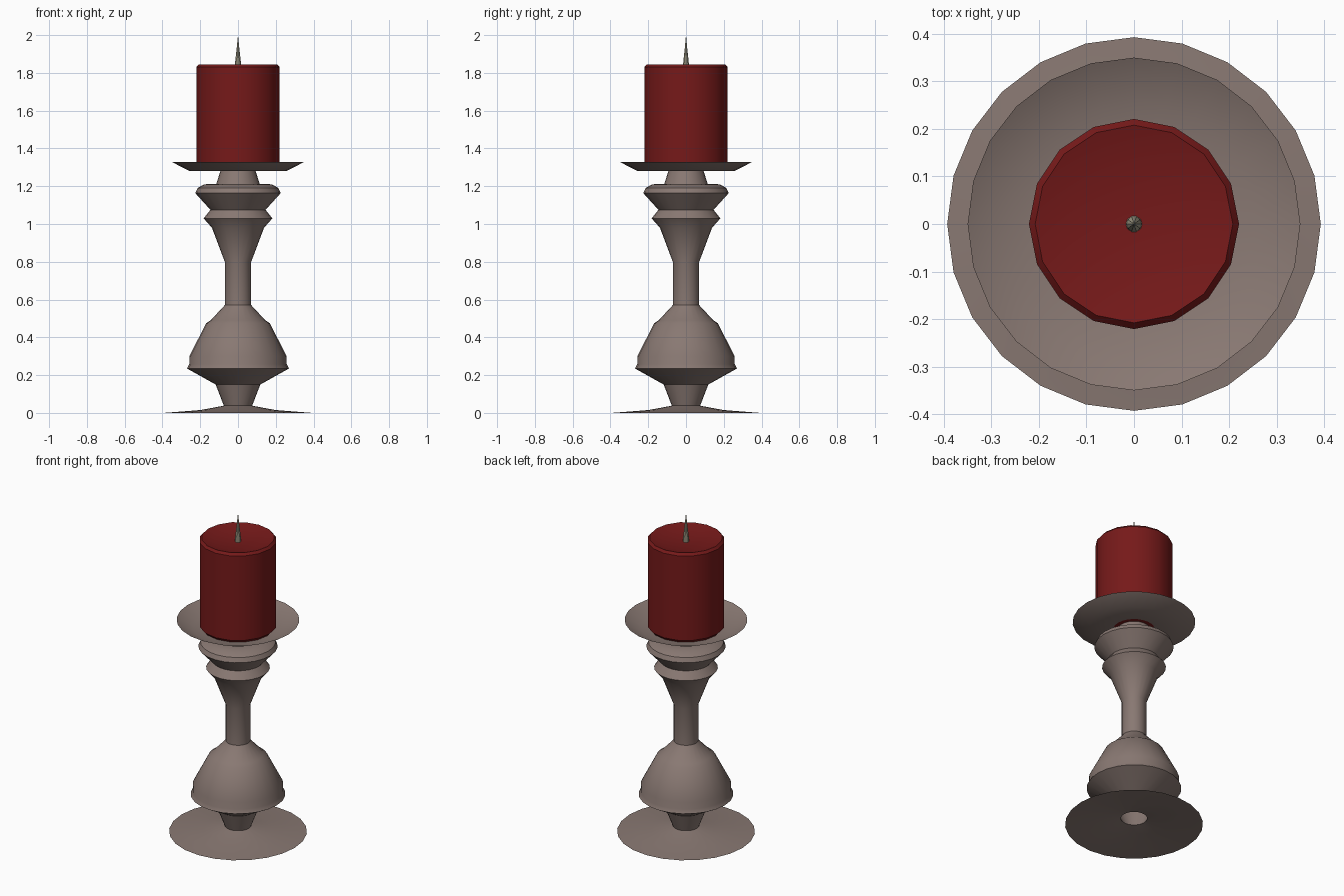
import bpy, bmesh, math

if "Cube" in bpy.data.objects:
    bpy.data.objects.remove(bpy.data.objects["Cube"])


def material(name, color):
    m = bpy.data.materials.new(name)
    m.diffuse_color = (*color, 1)
    m.use_nodes = True
    m.node_tree.nodes["Principled BSDF"].inputs["Base Color"].default_value = m.diffuse_color
    return m


def lathe(name, profile, sides, mat, angle=35):
    """Spin an (r, z) profile, listed bottom to top outside, round the z axis."""
    bm = bmesh.new()
    rings = []
    for r, z in profile:
        n = sides if r > 0 else 1
        rings.append([bm.verts.new((r * math.cos(math.tau * i / sides),
                                    r * math.sin(math.tau * i / sides), z))
                      for i in range(n)])
    for a, b in zip(rings, rings[1:]):
        for i in range(sides):
            j = (i + 1) % sides
            quad = [a[i % len(a)], a[j % len(a)], b[j % len(b)], b[i % len(b)]]
            bm.faces.new(list(dict.fromkeys(quad)))
    me = bpy.data.meshes.new(name)
    bm.to_mesh(me)
    bm.free()
    me.materials.append(mat)
    ob = bpy.data.objects.new(name, me)
    bpy.context.collection.objects.link(ob)
    bpy.ops.object.select_all(action='DESELECT')
    ob.select_set(True)
    bpy.context.view_layer.objects.active = ob
    bpy.ops.object.shade_smooth_by_angle(angle=math.radians(angle))
    return ob


metal = material("aged_metal", (0.25, 0.19, 0.17))
wax = material("red_wax", (0.18, 0.01, 0.01))
cord = material("wick_cord", (0.40, 0.37, 0.27))

# Turned stand: thin foot, bulb, slim stem, two collars, neck
lathe("stand", [
    (0.393, 0.0), (0.20, 0.015), (0.075, 0.038), (0.118, 0.15),
    (0.27, 0.235), (0.258, 0.258), (0.258, 0.30), (0.168, 0.475),
    (0.145, 0.49), (0.075, 0.565), (0.07, 0.572), (0.07, 0.80),
    (0.138, 0.98), (0.182, 1.03), (0.146, 1.075), (0.226, 1.163),
    (0.214, 1.19), (0.18, 1.21), (0.115, 1.213), (0.093, 1.28)], 24, metal)

# Drip plate with an open centre over the neck
lathe("drip_plate", [(0.118, 1.28), (0.255, 1.28), (0.35, 1.328)], 24, metal)

# Candle with softened rims and a hollowed top
lathe("candle", [
    (0, 1.282), (0.205, 1.282), (0.221, 1.30), (0.221, 1.83),
    (0.208, 1.845), (0.14, 1.826), (0, 1.82)], 16, wax)

# Tapered wick
lathe("wick", [(0.018, 1.80), (0.016, 1.85), (0.007, 1.93), (0, 2.0)], 10, cord)
